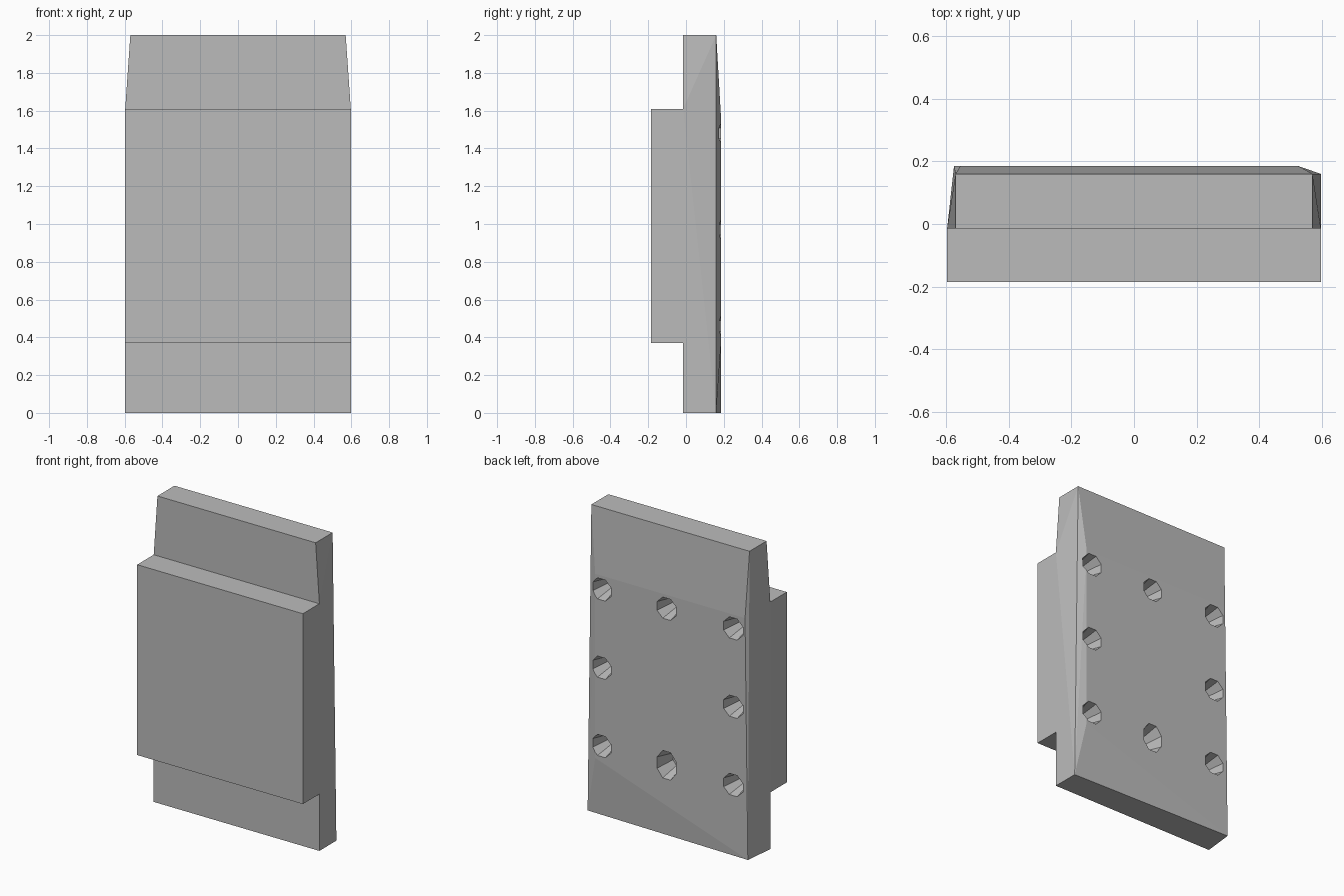
import bpy, bmesh
from math import pi
from mathutils import Matrix

cube = bpy.data.objects.get("Cube")
if cube:
    bpy.data.objects.remove(cube, do_unlink=True)

grey = bpy.data.materials.new("plain_grey")
grey.use_nodes = True
colour = (0.5, 0.5, 0.5, 1)
grey.diffuse_color = colour
grey.node_tree.nodes["Principled BSDF"].inputs["Base Color"].default_value = colour


def add_object(name, bm):
    mesh = bpy.data.meshes.new(name)
    bmesh.ops.recalc_face_normals(bm, faces=bm.faces)
    bm.to_mesh(mesh)
    bm.free()
    mesh.materials.append(grey)
    obj = bpy.data.objects.new(name, mesh)
    bpy.context.collection.objects.link(obj)
    return obj


def hull(name, points):
    bm = bmesh.new()
    for p in points:
        bm.verts.new(p)
    bmesh.ops.convex_hull(bm, input=bm.verts)
    bmesh.ops.dissolve_limit(bm, angle_limit=0.005, verts=bm.verts, edges=bm.edges)
    return add_object(name, bm)


HALF, TOP_HALF = 0.597, 0.57
LOW, HIGH = 0.37, 1.61
FRONT, STEP, RIM, BACK = -0.185, -0.015, 0.16, 0.185

# Raised front slab
hull("front_slab", [(x, y, z) for x in (-HALF, HALF)
                    for y in (FRONT, STEP) for z in (LOW, HIGH)])

# Backing plate: tapered top, slightly crowned back, slanted lower back edge
points = [(s * w, STEP, z) for s in (-1, 1)
          for w, z in ((HALF, 0), (HALF, HIGH), (TOP_HALF, 2))]
points += [(s * TOP_HALF, RIM, 2) for s in (-1, 1)]
points += [(HALF, RIM, 0), (-0.575, BACK, 0)]
points += [(x, BACK, z) for x in (-0.555, 0.525) for z in (LOW, 1.57)]
plate = hull("backing_plate", points)

# Tapered round sockets in the back, around the border of a 3 by 3 grid
bm = bmesh.new()
for x in (-0.47, 0.01, 0.48):
    for z in (0.46, 0.97, 1.48):
        middle = abs(x) < 0.1
        if middle and 0.9 < z < 1:
            continue
        stretch = 1.3 if middle and z < 0.9 else 1
        place = (Matrix.Translation((x, 0.13, z))
                 @ Matrix.Diagonal((1, 1, stretch, 1))
                 @ Matrix.Rotation(-pi / 2, 4, 'X')
                 @ Matrix.Rotation(pi / 8, 4, 'Z'))
        bmesh.ops.create_cone(bm, cap_ends=True, segments=8, radius1=0.045,
                              radius2=0.078, depth=0.14, matrix=place)
cutter = add_object("socket_cutter", bm)
cutter.hide_render = True

# Cut the sockets and drop the cutter
mod = plate.modifiers.new("sockets", 'BOOLEAN')
mod.operation = 'DIFFERENCE'
mod.solver = 'EXACT'
mod.object = cutter
bpy.context.view_layer.objects.active = plate
bpy.ops.object.modifier_apply(modifier=mod.name)
bpy.data.objects.remove(cutter, do_unlink=True)
